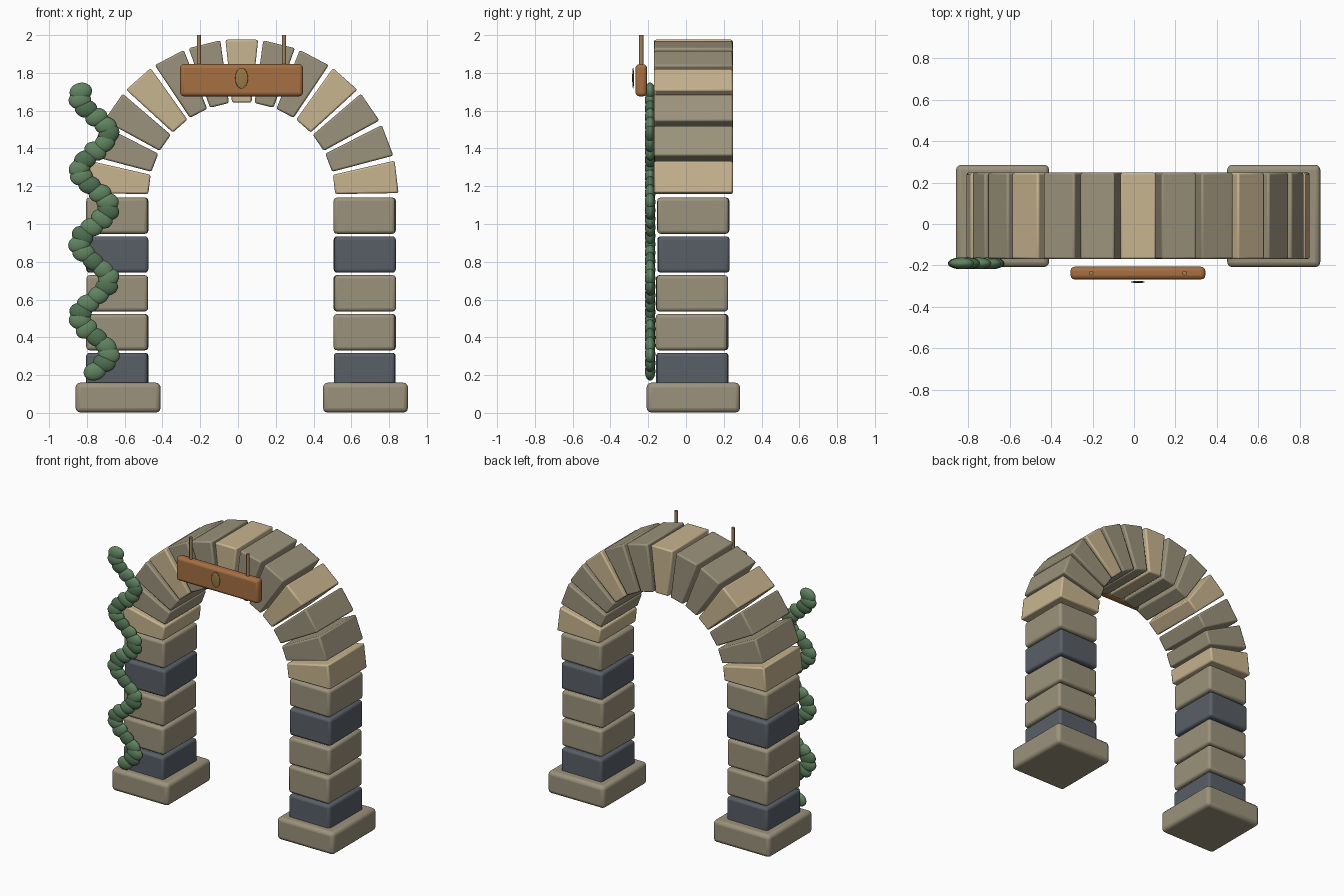
import bpy, bmesh, math, random
from mathutils import Vector

if "Cube" in bpy.data.objects:
    bpy.data.objects.remove(bpy.data.objects["Cube"])

random.seed(4)
CX, CY, CZ = 0.02, 0.039, 1.15      # arch centre
R_IN, R_OUT, DEPTH, STONES = 0.495, 0.83, 0.418, 13


def mat(name, *rgb):
    m = bpy.data.materials.new(name)
    m.diffuse_color = (*rgb, 1)
    m.use_nodes = True
    m.node_tree.nodes["Principled BSDF"].inputs["Base Color"].default_value = m.diffuse_color
    return m


STONE = mat("stone", 0.33, 0.29, 0.20)
TAN = mat("tan_stone", 0.58, 0.46, 0.28)
SLATE = mat("slate", 0.10, 0.115, 0.135)
WOOD = mat("wood", 0.38, 0.16, 0.055)
ROPE = mat("rope", 0.36, 0.22, 0.11)
BRASS = mat("brass", 0.32, 0.19, 0.06)
LEAVES = [mat("leaf_light", 0.12, 0.23, 0.12), mat("leaf_dark", 0.08, 0.16, 0.085)]


def finish(ob, name, material, bevel=0, segments=3):
    ob.name = name
    ob.data.materials.append(material)
    if bevel:
        b = ob.modifiers.new("bevel", 'BEVEL')
        b.width, b.segments = bevel, segments
    bpy.ops.object.select_all(action='DESELECT')
    ob.select_set(True)
    bpy.context.view_layer.objects.active = ob
    bpy.ops.object.shade_smooth_by_angle(angle=math.radians(35))
    return ob


def box(name, loc, size, material, bevel, rot=0):
    bpy.ops.mesh.primitive_cube_add(size=1, location=loc, rotation=(0, 0, rot))
    ob = bpy.context.object
    ob.scale = size
    bpy.ops.object.transform_apply(location=False, rotation=False, scale=True)
    return finish(ob, name, material, bevel)


def ball(name, loc, radii, material, tilt=0):
    bpy.ops.mesh.primitive_uv_sphere_add(segments=20, ring_count=12, radius=1,
                                         location=loc, rotation=(0, tilt, 0))
    ob = bpy.context.object
    ob.scale = radii
    return finish(ob, name, material)


def voussoir(i):
    # wedge stone: trapezoid between two angles, extruded along y
    gap = math.radians(0.95)
    step = math.pi / STONES
    a0, a1 = i * step + gap, (i + 1) * step - gap
    bm = bmesh.new()
    ring = [Vector((CX + r * math.cos(a), CY - DEPTH / 2, CZ + r * math.sin(a)))
            for r, a in ((R_IN, a0), (R_OUT, a0), (R_OUT, a1), (R_IN, a1))]
    face = bm.faces.new([bm.verts.new(p) for p in ring])
    ext = bmesh.ops.extrude_face_region(bm, geom=[face])["geom"]
    bmesh.ops.translate(bm, vec=(0, DEPTH, 0),
                        verts=[v for v in ext if isinstance(v, bmesh.types.BMVert)])
    bmesh.ops.recalc_face_normals(bm, faces=bm.faces)
    me = bpy.data.meshes.new("voussoir")
    bm.to_mesh(me)
    bm.free()
    ob = bpy.data.objects.new("voussoir", me)
    bpy.context.collection.objects.link(ob)
    name = "keystone" if i == STONES // 2 else f"voussoir_{i}"
    finish(ob, name, TAN if i % 3 == 0 else STONE, 0.01, 2)


# plinths and stacked pier blocks
for side, s in (("left", -1), ("right", 1)):
    x = CX + s * 0.655
    box(f"{side}_plinth", (x, CY, 0.081), (0.45, 0.494, 0.158), STONE, 0.025)
    for i in range(5):
        box(f"{side}_pier_block_{i}",
            (x - 0.004, CY - 0.004 + random.uniform(-0.006, 0.006), 0.222 + i * 0.2055),
            (0.325, 0.378, 0.192), SLATE if i % 3 == 0 else STONE, 0.018,
            random.uniform(-0.02, 0.02))

# arch ring
for i in range(STONES):
    voussoir(i)

# hanging sign board with emblem disc and two hangers
box("sign_board", (0.019, -0.237, 1.761), (0.651, 0.061, 0.17), WOOD, 0.02)
ball("sign_emblem", (0.019, -0.28, 1.772), (0.034, 0.005, 0.055), BRASS)
for side, x in (("left", -0.207), ("right", 0.244)):
    bpy.ops.mesh.primitive_cylinder_add(vertices=12, radius=0.011, depth=0.18,
                                        location=(x, -0.237, 1.91))
    finish(bpy.context.object, f"{side}_sign_hanger", ROPE)

# climbing vine: flattened leaf clumps along a wave
COUNT = 34
for i in range(COUNT):
    z = 0.22 + 1.48 * i / (COUNT - 1)
    x = -0.762 + 0.078 * math.sin(2 * math.pi * (z - 0.217) / 0.388)
    ball(f"vine_leaf_{i}", (x, -0.19, z), (0.06, 0.028, 0.048),
         LEAVES[i % 3 == 1], random.uniform(-0.7, 0.7))
